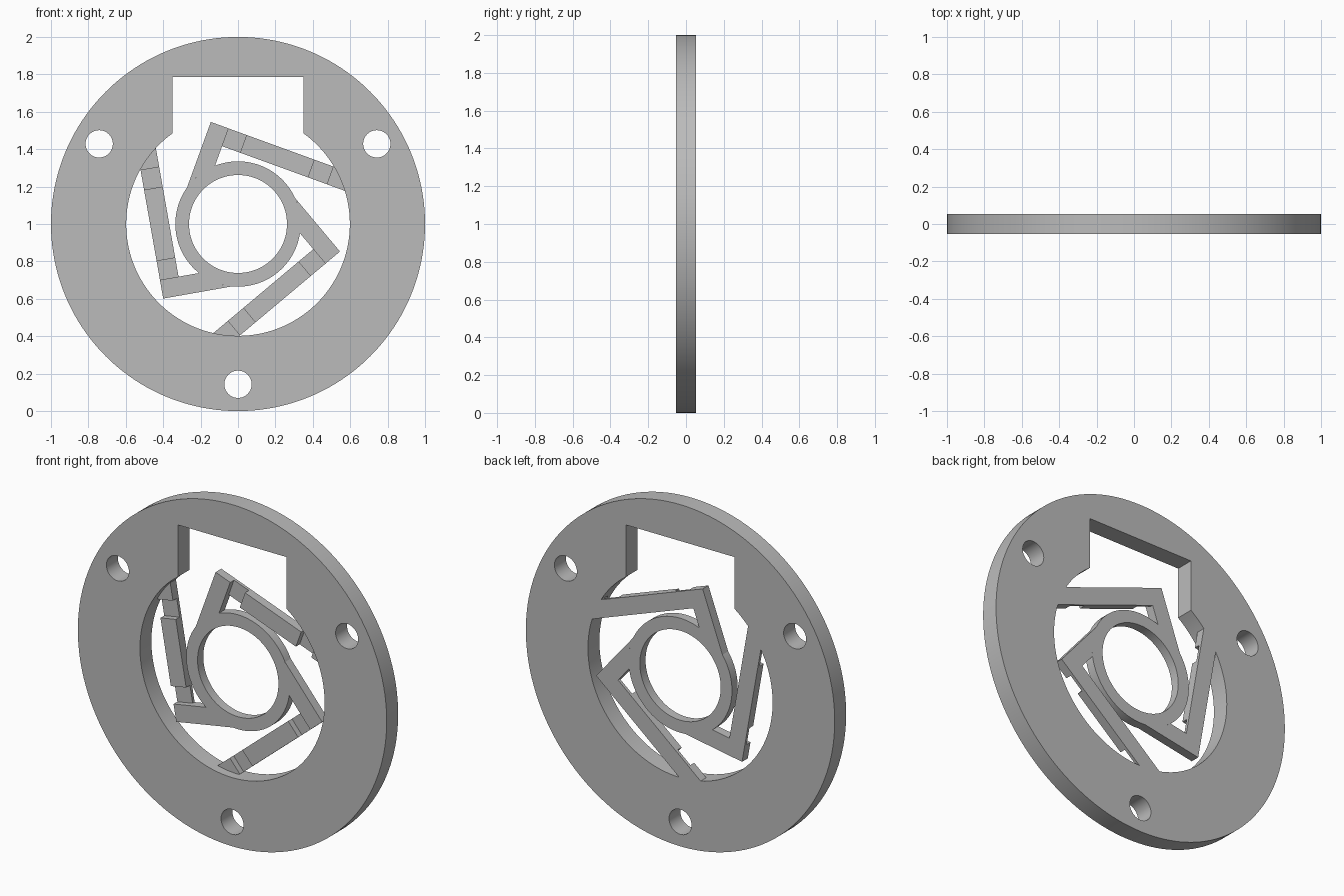
import bpy, bmesh
from math import sin, cos, asin, acos, atan2, radians, pi, sqrt
from mathutils import Matrix

if "Cube" in bpy.data.objects:
    bpy.data.objects.remove(bpy.data.objects["Cube"], do_unlink=True)

GREY = (0.5, 0.5, 0.5, 1)
grey = bpy.data.materials.new("plain_grey")
grey.use_nodes = True
grey.diffuse_color = GREY
grey.node_tree.nodes["Principled BSDF"].inputs["Base Color"].default_value = GREY

HALF = 0.053                      # half thickness of the outer plate
THIN = 0.018                      # thickness of the hinges
BORE, HUB, OPENING = 0.262, 0.335, 0.598
ARM_IN, ARM_OUT = 0.362, 0.463    # arm edges, measured from the centre
STUB_L, STUB_R = -0.323, -0.222

CENTRE = Matrix.Translation((0, 0, 1))
UPRIGHT = Matrix.Rotation(pi / 2, 4, 'X')


def arc(r, a0, a1, n, cx=0, cy=0):
    return [(cx + r * cos(a0 + (a1 - a0) * i / n),
             cy + r * sin(a0 + (a1 - a0) * i / n)) for i in range(n + 1)]


def circle(r, cx=0, cy=0, n=96):
    return arc(r, 0, 2 * pi, n, cx, cy)[:-1]


def extrude_outline(name, loops, half_depth, matrix):
    """Fill closed outlines (inner loops become holes) and extrude them."""
    curve = bpy.data.curves.new(name + "_outline", 'CURVE')
    curve.dimensions = '2D'
    curve.fill_mode = 'BOTH'
    curve.extrude = half_depth
    for loop in loops:
        spline = curve.splines.new('POLY')
        spline.points.add(len(loop) - 1)
        for point, (x, y) in zip(spline.points, loop):
            point.co = (x, y, 0, 1)
        spline.use_cyclic_u = True
    temp = bpy.data.objects.new(name + "_outline", curve)
    bpy.context.collection.objects.link(temp)
    dg = bpy.context.evaluated_depsgraph_get()
    mesh = bpy.data.meshes.new_from_object(temp.evaluated_get(dg))
    bpy.data.objects.remove(temp, do_unlink=True)
    bpy.data.curves.remove(curve)

    bm = bmesh.new()
    bm.from_mesh(mesh)
    bmesh.ops.remove_doubles(bm, verts=bm.verts, dist=1e-5)
    bmesh.ops.recalc_face_normals(bm, faces=bm.faces)
    bm.to_mesh(mesh)
    bm.free()
    mesh.transform(matrix)
    mesh.materials.clear()
    mesh.materials.append(grey)
    mesh.name = name
    obj = bpy.data.objects.new(name, mesh)
    bpy.context.collection.objects.link(obj)
    bpy.ops.object.select_all(action='DESELECT')
    obj.select_set(True)
    bpy.context.view_layer.objects.active = obj
    bpy.ops.object.shade_smooth_by_angle(angle=radians(30))
    return obj


# Outer plate: round opening with a square notch on top, three bolt holes
notch_x, notch_top = 0.35, 0.787
start = acos(notch_x / OPENING)
opening = arc(OPENING, start, -pi - start, 96)
opening += [(-notch_x, notch_top), (notch_x, notch_top)]
holes = [circle(0.073, 0.857 * cos(a), 0.857 * sin(a), 40)
         for a in (radians(30 + 120 * k) for k in range(3))]
extrude_outline("outer_plate", [circle(1, n=160), opening] + holes,
                HALF, CENTRE @ UPRIGHT)

# Central hub, half as thick and flush with the back
BACK_HALF = Matrix.Translation((0, HALF / 2, 0))
extrude_outline("hub_ring", [circle(HUB), circle(BORE)], HALF / 2,
                CENTRE @ BACK_HALF @ UPRIGHT)

# Stub outline: rises from the hub rim to the arm
stub = [(STUB_R, ARM_IN), (STUB_L, ARM_IN)]
stub += arc(HUB, acos(STUB_L / HUB), acos(STUB_R / HUB), 8)

# Arm side outline: full blocks separated by two thin hinges
hinge = HALF - THIN
arm = [(STUB_L, HALF), (STUB_L, 0)]
for a, b in ((STUB_R, -0.12), (0.267, 0.373)):
    arm += [(a, 0), (a, hinge), (b, hinge), (b, 0)]
arm_end = sqrt(OPENING ** 2 - ARM_IN ** 2) + 0.005
arm += [(arm_end, 0), (arm_end, HALF)]

for k, side in enumerate(("top", "right", "left")):
    frame = CENTRE @ Matrix.Rotation(radians(20 + 120 * k), 4, 'Y')
    extrude_outline(side + "_stub", [stub], HALF / 2,
                    frame @ BACK_HALF @ UPRIGHT)
    extrude_outline(side + "_arm", [arm], (ARM_OUT - ARM_IN) / 2,
                    frame @ Matrix.Translation((0, 0, (ARM_IN + ARM_OUT) / 2)))
